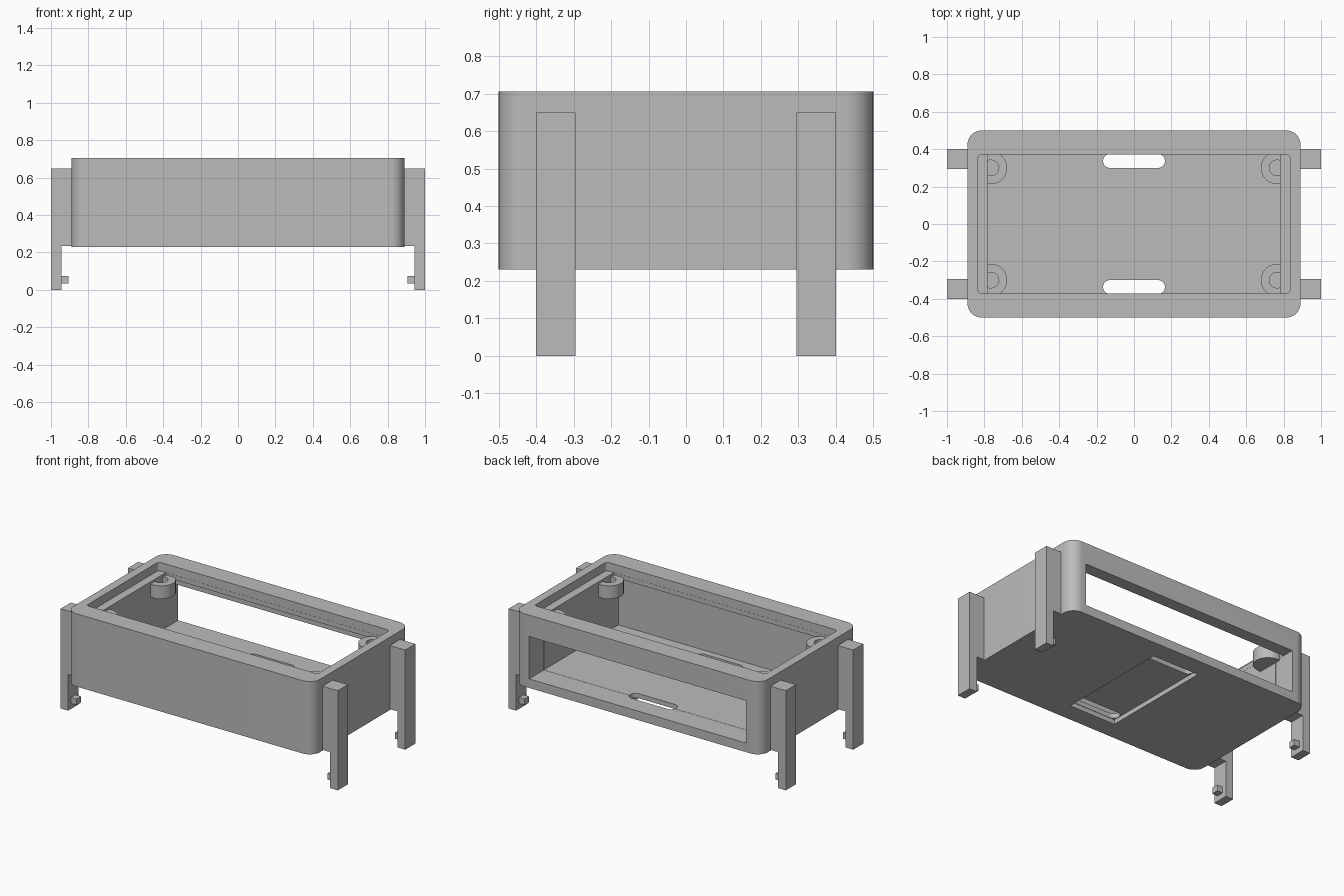
import bpy, bmesh, math

cube = bpy.data.objects.get("Cube")
if cube:
    bpy.data.objects.remove(cube, do_unlink=True)

grey = bpy.data.materials.new("plain grey")
grey.use_nodes = True
grey.diffuse_color = (0.5, 0.5, 0.5, 1)
for node in grey.node_tree.nodes:
    if node.type == 'BSDF_PRINCIPLED':
        node.inputs["Base Color"].default_value = (0.5, 0.5, 0.5, 1)


def prism(name, x, y, z, radius=0.0, steps=10):
    """Upright block over (min, max) ranges, with optional rounded corners."""
    bm = bmesh.new()
    ring = []
    corners = [(x[1], y[1], -1, -1), (x[0], y[1], 1, -1),
               (x[0], y[0], 1, 1), (x[1], y[0], -1, 1)]
    for i, (cx, cy, sx, sy) in enumerate(corners):
        for k in range(steps + 1 if radius else 1):
            a = math.pi / 2 * (i + k / steps)
            ring.append(bm.verts.new((cx + sx * radius + radius * math.cos(a),
                                      cy + sy * radius + radius * math.sin(a), z[0])))
    base = bm.faces.new(ring)
    top = bmesh.ops.extrude_face_region(bm, geom=[base])["geom"]
    bmesh.ops.translate(bm, vec=(0, 0, z[1] - z[0]),
                        verts=[v for v in top if isinstance(v, bmesh.types.BMVert)])
    bmesh.ops.remove_doubles(bm, verts=bm.verts, dist=1e-5)
    bmesh.ops.recalc_face_normals(bm, faces=bm.faces)
    mesh = bpy.data.meshes.new(name)
    bm.to_mesh(mesh)
    bm.free()
    mesh.materials.append(grey)
    obj = bpy.data.objects.new(name, mesh)
    bpy.context.collection.objects.link(obj)
    return obj


def select(obj):
    bpy.ops.object.select_all(action='DESELECT')
    obj.select_set(True)
    bpy.context.view_layer.objects.active = obj


def combine(target, tool, operation='DIFFERENCE'):
    tool.hide_render = True
    mod = target.modifiers.new("cut", 'BOOLEAN')
    mod.operation, mod.object, mod.solver = operation, tool, 'EXACT'
    select(target)
    bpy.ops.object.modifier_apply(modifier=mod.name)
    bpy.data.objects.remove(tool, do_unlink=True)


def smooth(obj):
    select(obj)
    bpy.ops.object.shade_smooth_by_angle(angle=math.radians(30))


# Rounded case with a shallow lid seat above the main cavity
case = prism("case", (-0.89, 0.89), (-0.5, 0.5), (0.23, 0.705), 0.075)
combine(case, prism("seat_cutter", (-0.834, 0.834), (-0.372, 0.372), (0.65, 0.8), 0.02, 4))
combine(case, prism("mouth_cutter", (-0.78, 0.78), (-0.371, 0.371), (0.4, 0.7)))
combine(case, prism("cavity_cutter", (-0.781, 0.781), (-0.42, 0.42), (0.29, 0.62)))

# Wide window in the back wall
combine(case, prism("window_cutter", (-0.782, 0.782), (0.35, 0.6), (0.289, 0.565)))

# Strap channel under the floor, and its two slots
combine(case, prism("channel_cutter", (-0.167, 0.167), (-0.377, 0.377), (0.1, 0.26)))
for y in (-0.337, 0.337):
    combine(case, prism("slot_cutter", (-0.165, 0.165), (y - 0.0375, y + 0.0375),
                        (0.15, 0.35), 0.037))
smooth(case)

# Mirrored corner parts: screw bosses, clip legs and their pegs
for sx, side in ((1, "left"), (-1, "right")):
    for sy, end in ((-1, "front"), (1, "back")):
        def span(a, b, s):
            return tuple(sorted((a * s, b * s)))

        def disc(name, r, z):
            return prism(name, span(0.765 - r, 0.765 + r, sx),
                         span(0.3 - r, 0.3 + r, sy), z, r * 0.9999, 8)

        boss = disc(f"{end}_{side}_screw_boss", 0.087, (0.55, 0.635))
        combine(boss, disc("hole_cutter", 0.042, (0.57, 0.7)))
        smooth(boss)

        leg_y = span(0.295, 0.4, sy)
        prism(f"{end}_{side}_leg_upper", span(0.885, 1.0, sx), leg_y, (0.235, 0.65))
        prism(f"{end}_{side}_leg_lower", span(0.945, 1.0, sx), leg_y, (0, 0.235))
        prism(f"{end}_{side}_peg", span(0.905, 0.95, sx), span(0.325, 0.37, sy),
              (0.035, 0.075))
